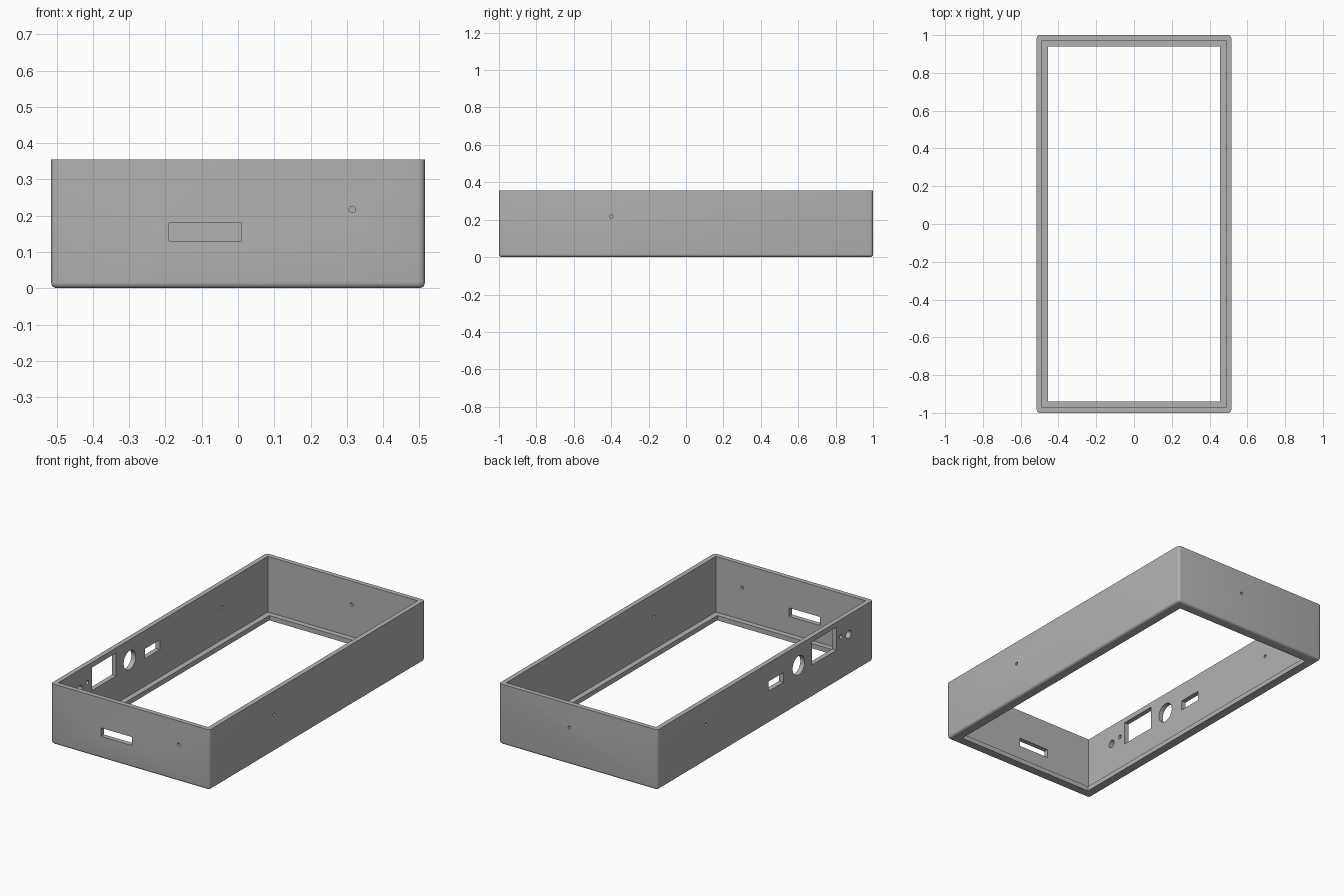
import bpy, bmesh, math
from mathutils import Matrix

if "Cube" in bpy.data.objects:
    bpy.data.objects.remove(bpy.data.objects["Cube"])

HX, HY, H = 0.515, 1.0, 0.355      # outer half width, half length, height
WALL, LIP, LEDGE_Z = 0.028, 0.06, 0.028
ROUND = 0.016

grey = bpy.data.materials.new("grey")
grey.diffuse_color = (0.45, 0.45, 0.45, 1)
grey.use_nodes = True
grey.node_tree.nodes["Principled BSDF"].inputs["Base Color"].default_value = grey.diffuse_color


def make_object(name, bm):
    mesh = bpy.data.meshes.new(name)
    bm.to_mesh(mesh)
    bm.free()
    mesh.materials.append(grey)
    ob = bpy.data.objects.new(name, mesh)
    bpy.context.collection.objects.link(ob)
    return ob


def box(bm, x0, x1, y0, y1, z0, z1):
    m = Matrix.Translation(((x0 + x1) / 2, (y0 + y1) / 2, (z0 + z1) / 2))
    m = m @ Matrix.Diagonal((x1 - x0, y1 - y0, z1 - z0, 1))
    return bmesh.ops.create_cube(bm, size=1, matrix=m)


def round_hole(bm, axis, x, y, z, r, segments=24):
    turn = Matrix.Rotation(math.pi / 2, 4, 'Y' if axis == 'X' else 'X')
    bmesh.ops.create_cone(bm, cap_ends=True, segments=segments, radius1=r, radius2=r,
                          depth=0.12, matrix=Matrix.Translation((x, y, z)) @ turn)


# Outer block, rounded on the upright and bottom edges
bm = bmesh.new()
box(bm, -HX, HX, -HY, HY, 0, H)
edges = [e for e in bm.edges if any(v.co.z < H / 2 for v in e.verts)]
bmesh.ops.bevel(bm, geom=edges, offset=ROUND, segments=5, profile=0.5, affect='EDGES')
case = make_object("case_frame", bm)

# Inner cavity above the ledge
bm = bmesh.new()
box(bm, -HX + WALL, HX - WALL, -HY + WALL, HY - WALL, LEDGE_Z, H + 0.2)
cavity = make_object("cavity_cutter", bm)

# Bottom opening inside the ledge
bm = bmesh.new()
box(bm, -HX + LIP, HX - LIP, -HY + LIP, HY - LIP, -0.2, 0.2)
opening = make_object("opening_cutter", bm)

# Ports and screw holes through the walls
bm = bmesh.new()
box(bm, -0.19, 0.01, -HY - 0.06, -HY + 0.06, 0.13, 0.18)          # front slot
for y0, y1, z1 in ((-0.17, -0.03, 0.247), (-0.662, -0.435, 0.325)):  # left ports
    box(bm, -HX - 0.06, -HX + 0.06, y0, y1, 0.19, z1)
for y, z, r in ((-0.31, 0.235, 0.056), (-0.703, 0.253, 0.012),
                (-0.774, 0.24, 0.023), (0.55, 0.217, 0.009)):      # left round holes
    round_hole(bm, 'X', -HX, y, z, r)
round_hole(bm, 'X', HX, -0.4, 0.217, 0.009)
round_hole(bm, 'Y', 0.315, -HY, 0.217, 0.009)
round_hole(bm, 'Y', 0.058, HY, 0.217, 0.009)
ports = make_object("port_cutter", bm)

# Cut everything out of the block
bpy.context.view_layer.objects.active = case
case.select_set(True)
for cutter in (cavity, opening, ports):
    mod = case.modifiers.new(cutter.name, 'BOOLEAN')
    mod.operation, mod.solver, mod.object = 'DIFFERENCE', 'EXACT', cutter
    bpy.ops.object.modifier_apply(modifier=mod.name)
    bpy.data.objects.remove(cutter)
bpy.ops.object.shade_smooth_by_angle(angle=math.radians(30))
